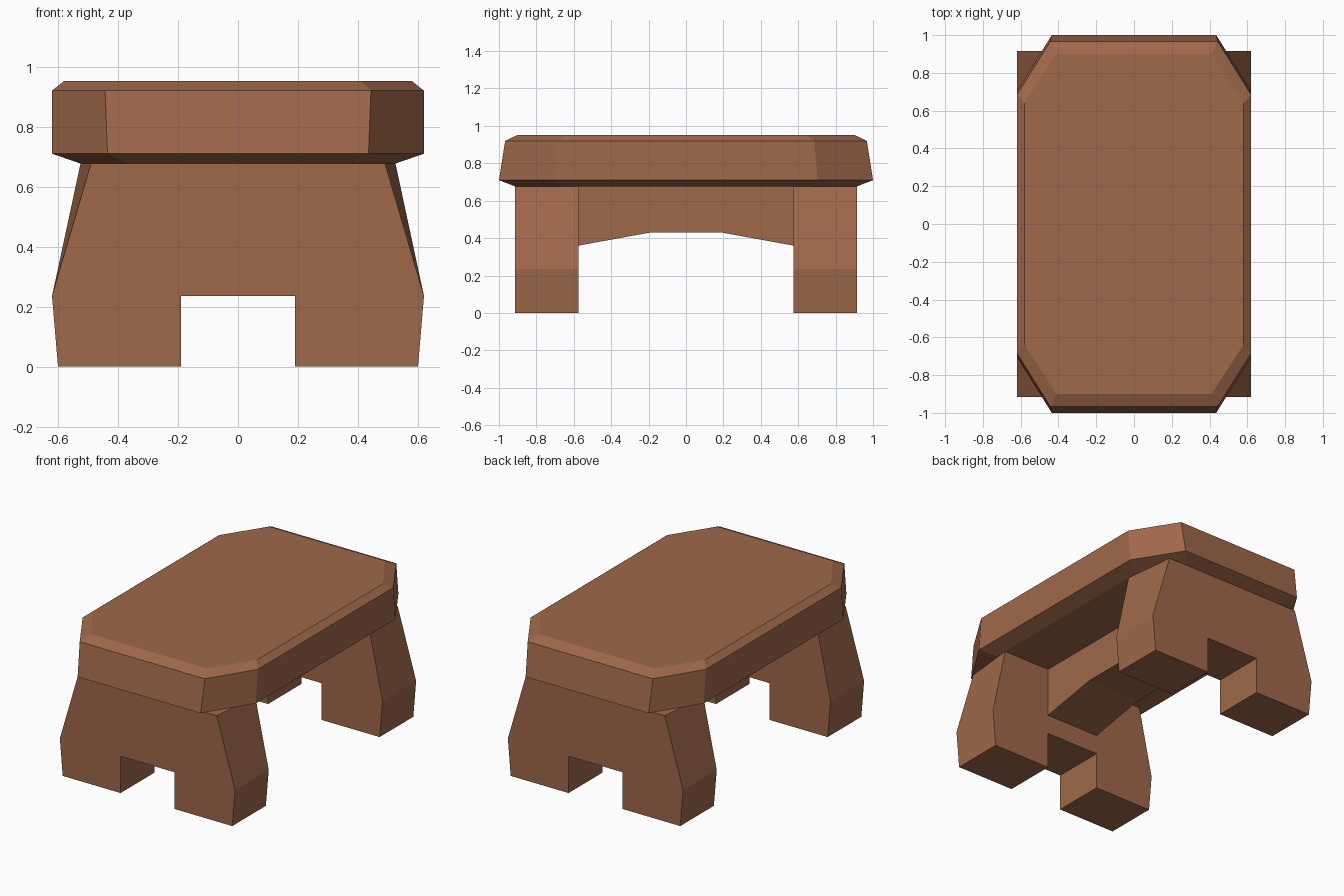
import bpy, bmesh

if "Cube" in bpy.data.objects:
    bpy.data.objects.remove(bpy.data.objects["Cube"])

wood = bpy.data.materials.new("brown_wood")
wood.diffuse_color = (0.35, 0.14, 0.07, 1)
wood.use_nodes = True
wood.node_tree.nodes["Principled BSDF"].inputs["Base Color"].default_value = wood.diffuse_color


def loft(name, rings):
    """Bridge matching closed rings of points and cap both ends."""
    bm = bmesh.new()
    loops = [[bm.verts.new(p) for p in ring] for ring in rings]
    n = len(loops[0])
    for a, b in zip(loops, loops[1:]):
        for i in range(n):
            j = (i + 1) % n
            bm.faces.new((a[i], a[j], b[j], b[i]))
    bm.faces.new(loops[0][::-1])
    bm.faces.new(loops[-1])
    bmesh.ops.recalc_face_normals(bm, faces=bm.faces[:])
    mesh = bpy.data.meshes.new(name)
    bm.to_mesh(mesh)
    bm.free()
    mesh.materials.append(wood)
    obj = bpy.data.objects.new(name, mesh)
    bpy.context.collection.objects.link(obj)
    return obj


def octagon(x, y, cx, cy, z):
    """Rectangle with cut corners: half sizes x, y and corner cuts at cx, cy."""
    quarter = [(x, cy), (cx, y)]
    pts = quarter + [(-a, b) for a, b in quarter[::-1]]
    pts += [(-a, -b) for a, b in pts]
    return [(a, b, z) for a, b in pts]


# Seat: chamfered slab with cut corners
loft("seat", [
    octagon(0.525, 0.915, 0.37, 0.65, 0.677),
    octagon(0.62, 1.0, 0.435, 0.705, 0.71),
    octagon(0.62, 0.967, 0.443, 0.685, 0.92),
    octagon(0.58, 0.90, 0.41, 0.64, 0.952),
])


# Leg pairs: notched end blocks, narrower at the outer top edge
def leg_profile(y, top):
    half = [(0.19, 0.235), (0.19, 0), (0.6, 0), (0.62, 0.235), (top, 0.677)]
    pts = half + [(-x, z) for x, z in half[::-1]]
    return [(x, y, z) for x, z in pts]


for name, s in (("front_legs", -1), ("back_legs", 1)):
    loft(name, [leg_profile(s * 0.575, 0.525), leg_profile(s * 0.915, 0.49)])

# Centre beam with arched underside
arch = [(-0.575, 0.36), (-0.19, 0.43), (0.19, 0.43), (0.575, 0.36),
        (0.575, 0.677), (-0.575, 0.677)]
loft("centre_beam", [[(x, y, z) for y, z in arch] for x in (-0.19, 0.19)])
